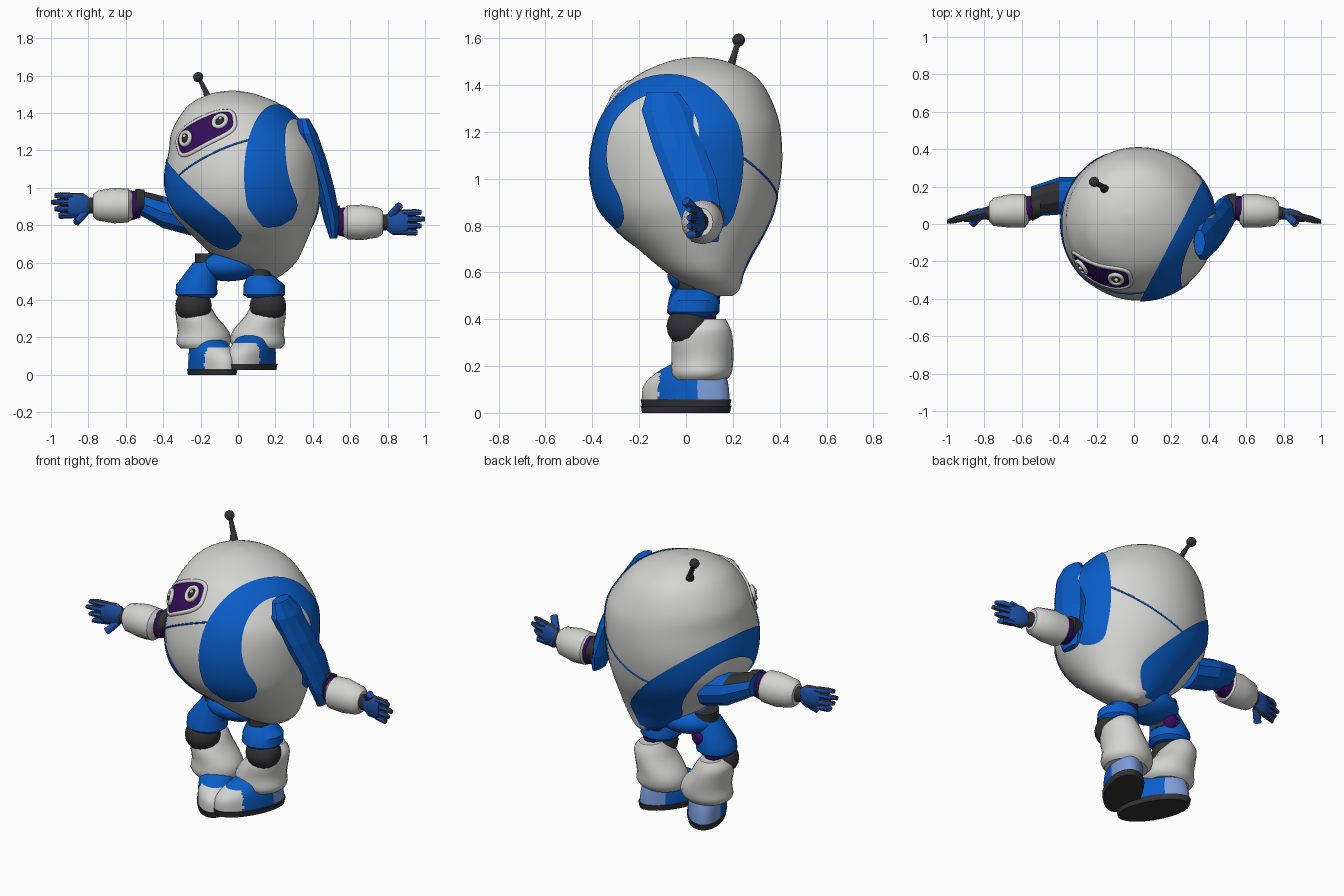
import bpy, bmesh, math
from mathutils import Vector, Matrix
from mathutils.bvhtree import BVHTree

cube = bpy.data.objects.get("Cube")
if cube:
    bpy.data.objects.remove(cube)


def material(name, r, g, b):
    m = bpy.data.materials.new(name)
    m.use_nodes = True
    m.diffuse_color = (r, g, b, 1)
    m.node_tree.nodes["Principled BSDF"].inputs["Base Color"].default_value = (r, g, b, 1)
    return m


white = material("shell white", .66, .66, .65)
blue = material("panel blue", .003, .11, .58)
glove_blue = material("glove blue", .012, .075, .36)
light_blue = material("heel light blue", .2, .34, .7)
purple = material("joint purple", .035, .004, .1)
dark = material("rubber dark", .032, .032, .036)


def finish(name, bm, mats, rule=None, smooth=True):
    """Turn a bmesh into a named object, colouring faces by a rule."""
    bmesh.ops.recalc_face_normals(bm, faces=bm.faces)
    bm.normal_update()
    for f in bm.faces:
        f.smooth = smooth
        if rule:
            f.material_index = rule(f.calc_center_median(), f.normal)
    mesh = bpy.data.meshes.new(name)
    bm.to_mesh(mesh)
    bm.free()
    for m in mats:
        mesh.materials.append(m)
    ob = bpy.data.objects.new(name, mesh)
    bpy.context.collection.objects.link(ob)
    if smooth:
        bpy.ops.object.select_all(action='DESELECT')
        ob.select_set(True)
        bpy.context.view_layer.objects.active = ob
        bpy.ops.object.shade_smooth_by_angle(angle=math.radians(40))


def bridge(bm, a, b):
    n = len(a)
    for i in range(n):
        bm.faces.new((a[i], a[(i + 1) % n], b[(i + 1) % n], b[i]))


def loft_mesh(rings, axis, sides, turn=None):
    """Skin elliptical rings (x, y, z, radius, radius) across one axis."""
    bm = bmesh.new()
    loops = []
    for x, y, z, r, s in rings:
        loop = []
        for i in range(sides):
            a = math.tau * i / sides
            p, q = r * math.cos(a), s * math.sin(a)
            v = Vector((x, y, z)) + Vector((p, q, 0) if axis == 'Z' else (0, p, q))
            loop.append(bm.verts.new(turn @ v if turn else v))
        loops.append(loop)
    for a, b in zip(loops, loops[1:]):
        bridge(bm, a, b)
    bm.faces.new(loops[0])
    bm.faces.new(loops[-1])
    return bm


def loft(name, rings, mats, axis='Z', sides=20, rule=None, smooth=True):
    finish(name, loft_mesh(rings, axis, sides), mats, rule, smooth)


def refine(rings, n=4):
    """Catmull-Rom interpolation between rings."""
    out = []
    for i in range(len(rings) - 1):
        a, b, c, d = (Vector(rings[min(max(k, 0), len(rings) - 1)]) for k in range(i - 1, i + 3))
        for t in (k / n for k in range(n)):
            out.append(.5 * (2 * b + (c - a) * t + (2 * a - 5 * b + 4 * c - d) * t * t
                             + (3 * b - a - 3 * c + d) * t ** 3))
    return out + [Vector(rings[-1])]


def ball(name, centre, radii, mat, detail=3):
    bm = bmesh.new()
    m = Matrix.Translation(centre) @ Matrix.Diagonal((*radii, 1))
    bmesh.ops.create_icosphere(bm, subdivisions=detail, radius=1, matrix=m)
    finish(name, bm, [mat])


def tube(name, points, radius, mat, closed=True):
    cu = bpy.data.curves.new(name, 'CURVE')
    cu.dimensions = '3D'
    cu.bevel_depth = radius
    cu.bevel_resolution = 2
    cu.use_fill_caps = True
    sp = cu.splines.new('POLY')
    sp.points.add(len(points) - 1)
    for p, co in zip(sp.points, points):
        p.co = (*co, 1)
    sp.use_cyclic_u = closed
    cu.materials.append(mat)
    bpy.context.collection.objects.link(bpy.data.objects.new(name, cu))


# Egg shaped body
body_rings = refine([
    (.14, .15, .5, .02, .05), (.13, .13, .53, .1, .1), (.11, .08, .6, .2, .165),
    (.08, .045, .7, .28, .25), (.05, .015, .8, .35, .335), (.03, 0, .9, .4, .385),
    (.025, 0, 1.05, .415, .41), (.03, .01, 1.2, .4, .395), (.01, .02, 1.3, .365, .36),
    (-.005, .035, 1.4, .295, .295), (-.02, .045, 1.46, .22, .22),
    (-.03, .05, 1.505, .11, .11), (-.03, .05, 1.52, .01, .01)])
bm = loft_mesh(body_rings, 'Z', 56)
tree = BVHTree.FromBMesh(bm)
finish("body_shell", bm, [white])

# Tilted body frame: left, back and up directions
left, back, up = Vector((.85, -.3, .43)), Vector((.43, .87, -.24)), Vector((-.3, .39, .87))
centre = Vector((.02, 0, 1.08))


def on_body(x, b, u, lift=.006):
    d = (left * x + back * b + up * u).normalized()
    return tree.ray_cast(centre, d)[0] + d * lift


def on_face(x, u, lift=.004):
    return on_body(x, -math.sqrt(.42 ** 2 - x * x - u * u), u, lift)


# Horseshoe side panels with rounded ends round each shoulder
for name, s in (("left_side_panel", 1), ("right_side_panel", -1)):
    bm = bmesh.new()
    rows = []
    steps = 90
    for i in range(steps + 1):
        angle = 305 * i / steps
        a = math.radians(angle - 45)
        end = min(1, angle / 22, (305 - angle) / 22)
        width = math.sqrt(max(1 - (1 - end) ** 2, .002))
        row = []
        for k in range(9):
            t = .5 + (k / 8 - .5) * width
            b = math.cos(a) * (.37 + t * (.212 - .37))
            u = math.sin(a) * (.33 + t * (.23 - .33)) - .09 - t * .01
            x = math.sqrt(max(.42 ** 2 - b * b - u * u, .004))
            row.append(bm.verts.new(on_body(s * x, b, u)))
        rows.append(row)
    for p, q in zip(rows, rows[1:]):
        for k in range(8):
            bm.faces.new((p[k], p[k + 1], q[k + 1], q[k]))
    finish(name, bm, [blue])

# Thin seam under the head dome, between the side panels
for name, s in (("front_seam", -1), ("back_seam", 1)):
    arc = [math.radians(55 + 70 * i / 24) for i in range(25)]
    tube(name, [on_body(math.cos(a), s * math.sin(a), 0, 0) for a in arc], .005, blue, False)

angles = [math.tau * i / 80 for i in range(80)]


# Visor with raised rim
def slot(a, k):
    c, s = math.cos(a), math.sin(a)
    return (k * .175 * math.copysign(abs(c) ** .6, c),
            .15 + k * .08 * math.copysign(abs(s) ** .6, s))


bm = bmesh.new()
loops = [[bm.verts.new(on_face(*slot(a, k / 6))) for a in angles[::2]] for k in range(1, 7)]
for p, q in zip(loops, loops[1:]):
    bridge(bm, p, q)
bm.faces.new(loops[0])
finish("visor", bm, [purple])
tube("visor_rim", [on_face(*slot(a, 1.04), -.003) for a in angles], .013, white)

# Eyes: pale ring, dark lens and glint
for name, x in (("left_eye", .108), ("right_eye", -.108)):
    ring = [on_face(x + .034 * math.cos(a), .16 + .034 * math.sin(a), .01) for a in angles[::4]]
    tube(name + "_ring", ring, .012, white)
    ball(name + "_lens", on_face(x, .16, 0), (.026,) * 3, dark, 2)
    ball(name + "_glint", on_face(x + .006, .166, .02), (.011,) * 3, white, 2)

# Antenna
loft("antenna_stem", [(-.15, .18, 1.46, .026, .026), (-.17, .2, 1.51, .016, .016),
                      (-.21, .225, 1.59, .011, .011)], [dark], sides=10)
ball("antenna_tip", (-.213, .225, 1.592), (.028,) * 3, dark, 2)

# Upper arms
loft("left_upper_arm", [(.35, -.1, 1.37, .03, .07), (.37, -.08, 1.29, .055, .115),
                        (.425, -.03, 1.13, .055, .115), (.465, .02, 1, .05, .115),
                        (.505, .07, .82, .045, .09), (.51, .08, .73, .02, .06)],
     [blue], sides=10, smooth=False)
loft("right_upper_arm", [(-.25, .15, .83, .1, .09), (-.4, .15, .87, .1, .09),
                         (-.55, .12, .93, .08, .065)], [blue, dark], 'X', 10,
     lambda c, n: 1 if n.z > .8 and c.x < -.45 else 0, False)

# Forearms and hands
for side, s, z, thumb in (("left", 1, .815, 1), ("right", -1, .905, -1)):
    def part(name, rows, mats, sides=16, rule=None):
        loft(side + name, [(s * x, y, z + h, r, q) for x, y, h, r, q in rows],
             mats, 'X', sides, rule)

    def glove(c, n):
        return 1 if abs(n.z) > .75 else 0

    part("_elbow_cuff", [(.5, .1, .025, .06, .06), (.545, .09, .02, .075, .07)], [dark])
    part("_elbow", [(.52, .09, .005, .06, .07), (.575, .08, 0, .07, .08)], [purple])
    part("_forearm", [(.565, .07, 0, .065, .07), (.585, .07, 0, .09, .09), (.66, .07, 0, .09, .095),
                      (.75, .065, 0, .075, .08), (.775, .065, 0, .05, .06)], [white])
    part("_wrist", [(.76, .06, 0, .04, .045), (.81, .055, 0, .03, .04)], [dark])
    part("_palm", [(.79, .055, 0, .025, .04), (.83, .05, 0, .034, .068), (.88, .04, 0, .03, .068),
                   (.91, .03, 0, .02, .055)], [glove_blue, dark], 12, glove)
    for i in range(4):
        h = (i - 1.5) * .033
        tip = 1 - .02 * abs(i - 2)
        part("_finger", [(.88, .04, h, .02, .018), (.95, .025, h * 1.08, .019, .018),
                         (tip, .012, h * 1.08, .011, .012)], [glove_blue, dark], 8, glove)
    tube(side + "_thumb", [(s * .82, .045, z + thumb * .04), (s * .845, .02, z + thumb * .07),
                           (s * .865, .0, z + thumb * .09)], .021, glove_blue, False)

# Pelvis
ball("pelvis", (-.05, .06, .585), (.18, .14, .085), blue)

# Legs and pigeon-toed shoes
for side, s, thigh, knee, low, foot, hip, high, lift in (
        ("left", 1, .14, .16, .107, .075, .12, .53, .025),
        ("right", -1, -.222, -.238, -.185, -.138, -.17, .6, 0)):
    loft(side + "_hip_joint", [(hip, .04, .48, .06, .08), (hip, .05, high + .05, .06, .08)], [dark])
    ball(side + "_hip_pad", (hip, .11, .51), (.05, .04, .05), purple, 2)
    loft(side + "_thigh", [(thigh, .03, .41, .09, .09), (thigh, .03, .43, .112, .112),
                           (thigh, .035, .48, .11, .11), (hip, .04, high, .07, .08)], [blue])
    ball(side + "_knee", (knee, .01, .37), (.098, .093, .09), dark)
    ball(side + "_knee_pad", (knee, .09, .41), (.05, .04, .04), purple, 2)
    loft(side + "_shin", refine([
        (low, .06, .14, .12, .11), (low, .065, .17, .145, .13), (low, .07, .23, .138, .132),
        (knee * .7 + low * .3, .07, .31, .11, .13), (knee, .08, .36, .095, .11),
        (knee, .1, .4, .06, .07)], 3), [white])
    turn = Matrix.Translation((foot, 0, lift)) @ Matrix.Rotation(-s * .48, 4, 'Z')
    inv = turn.inverted()

    def shoe_colour(c, n):
        p = inv @ c
        if p.y < -.085 and p.z < .145:
            return 1
        return 2 if p.y > .1 else 0

    bm = loft_mesh(refine([(0, 0, .025, .1, .205), (0, 0, .09, .1, .198), (0, .02, .14, .095, .165),
                           (0, .05, .18, .085, .12), (0, .06, .2, .06, .08)], 8), 'Z', 96, turn)
    finish(side + "_shoe", bm, [blue, white, light_blue], shoe_colour)
    bm = loft_mesh([(0, 0, 0, .1, .205), (0, 0, .032, .106, .212)], 'Z', 32, turn)
    finish(side + "_sole", bm, [dark])
